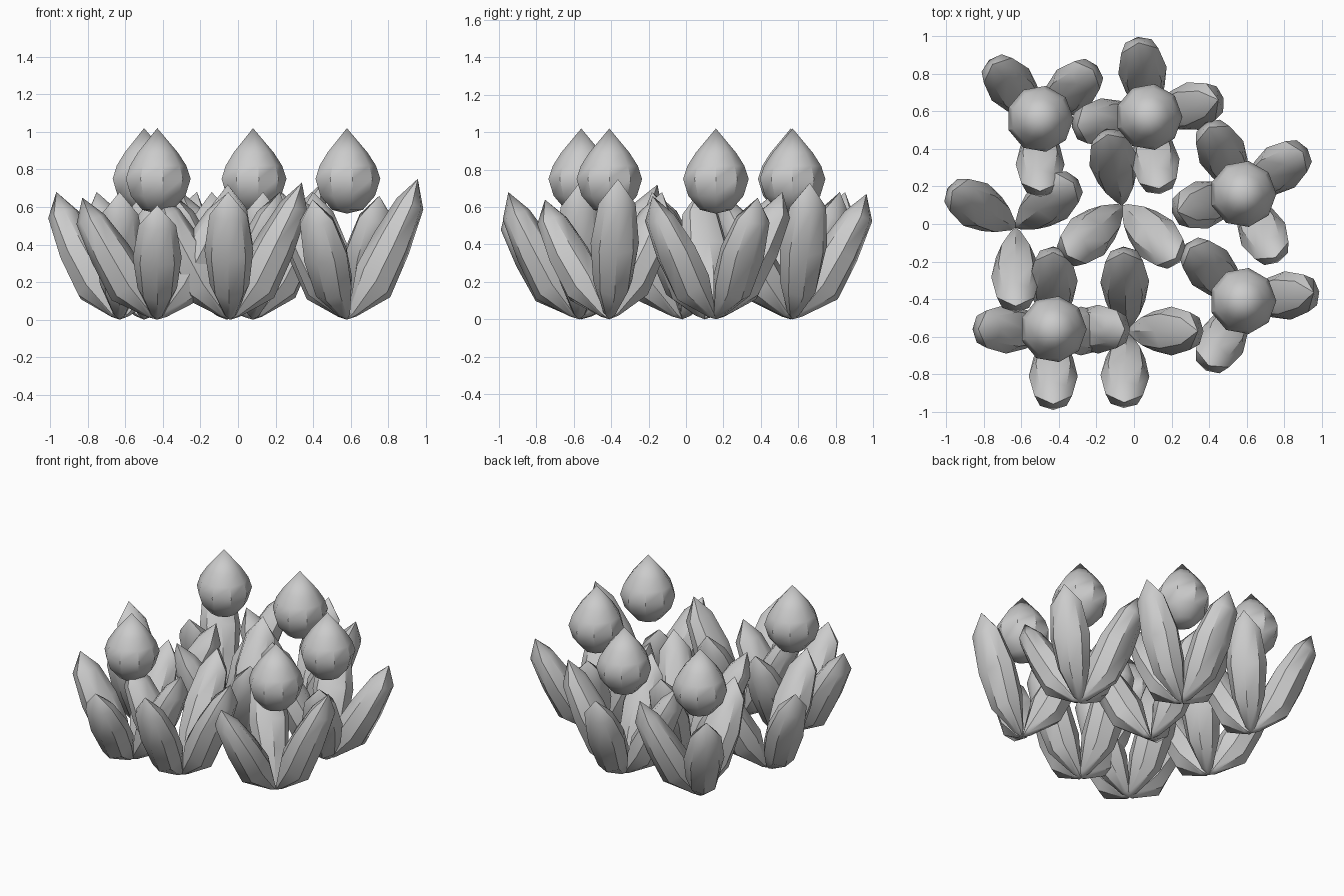
import bpy, bmesh
from math import sin, cos, radians, pi

if "Cube" in bpy.data.objects:
    bpy.data.objects.remove(bpy.data.objects["Cube"])

SIDES = 9


def build(name, rings, first, last):
    """Skin a stack of equal-sized point rings, closed by a point at each end."""
    bm = bmesh.new()
    a, b = bm.verts.new(first), bm.verts.new(last)
    loops = [[bm.verts.new(p) for p in ring] for ring in rings]
    n = len(loops[0])
    for i in range(n):
        j = (i + 1) % n
        bm.faces.new((a, loops[0][j], loops[0][i]))
        bm.faces.new((b, loops[-1][i], loops[-1][j]))
        for lo, hi in zip(loops, loops[1:]):
            bm.faces.new((lo[i], lo[j], hi[j], hi[i]))
    bmesh.ops.recalc_face_normals(bm, faces=bm.faces)
    mesh = bpy.data.meshes.new(name)
    bm.to_mesh(mesh)
    bm.free()
    ob = bpy.data.objects.new(name, mesh)
    bpy.context.collection.objects.link(ob)
    bpy.ops.object.select_all(action='DESELECT')
    ob.select_set(True)
    bpy.context.view_layer.objects.active = ob
    bpy.ops.object.shade_smooth_by_angle(angle=radians(38))
    return ob


# Leaf sections: outer (r, z), inner (r, z), half width
LEAF = [((.05, .015), (.01, .05), .035),
        ((.235, .11), (.055, .27), .105),
        ((.335, .32), (.15, .43), .13),
        ((.415, .54), (.27, .595), .10)]


def leaf(x, y, angle, reach=.415, height=.68):
    ang, sr, sz = radians(angle), reach / .415, height / .69

    def place(r, t, z):
        r *= sr
        return (x + r * cos(ang) - t * sin(ang), y + r * sin(ang) + t * cos(ang), z * sz)

    rings = []
    for (ro, zo), (ri, zi), w in LEAF:
        ring = []
        for k in range(8):
            c, s = cos(k * pi / 4), sin(k * pi / 4)
            ring.append(place((ro + ri) / 2 + c * (ro - ri) / 2, s * w,
                              (zo + zi) / 2 + c * (zo - zi) / 2))
        rings.append(ring)
    build("leaf", rings, place(0, 0, 0), place(.385, 0, .69))


def bud(x, y):
    profile = [(.085, .585), (.15, .66), (.178, .75), (.155, .82), (.11, .89)]
    rings = [[(x + r * cos(2 * pi * k / SIDES), y + r * sin(2 * pi * k / SIDES), z)
              for k in range(SIDES)] for r, z in profile]
    build("bud", rings, (x, y, .565), (x, y, 1.02))


# Plants: base position, has bud, leaves as (angle, reach, height)
PLANTS = [
    (-.50, .56, True, [(131,), (43,), (270,)]),
    (.08, .57, True, [(98, .43, .67), (14, .41, .73), (187,), (278,)]),
    (.58, .16, True, [(35, .42, .65), (297, .41, .66), (195, .39), (117, .43)]),
    (.58, -.41, True, [(7, .41, .75), (242, .42, .64), (135, .43, .68)]),
    (-.43, -.56, True, [(180, .43, .65), (270, .43, .61), (0, .41), (90, .44)]),
    (-.04, -.57, False, [(0, .41, .73), (268, .41, .68), (92, .45, .72), (180,)]),
    (-.06, .10, False, [(102,), (315, .43), (222, .43)]),
    (-.63, -.02, False, [(150, .42, .68), (38, .42), (270, .45)]),
]
for px, py, has_bud, leaves in PLANTS:
    for args in leaves:
        leaf(px, py, *args)
    if has_bud:
        bud(px, py)
